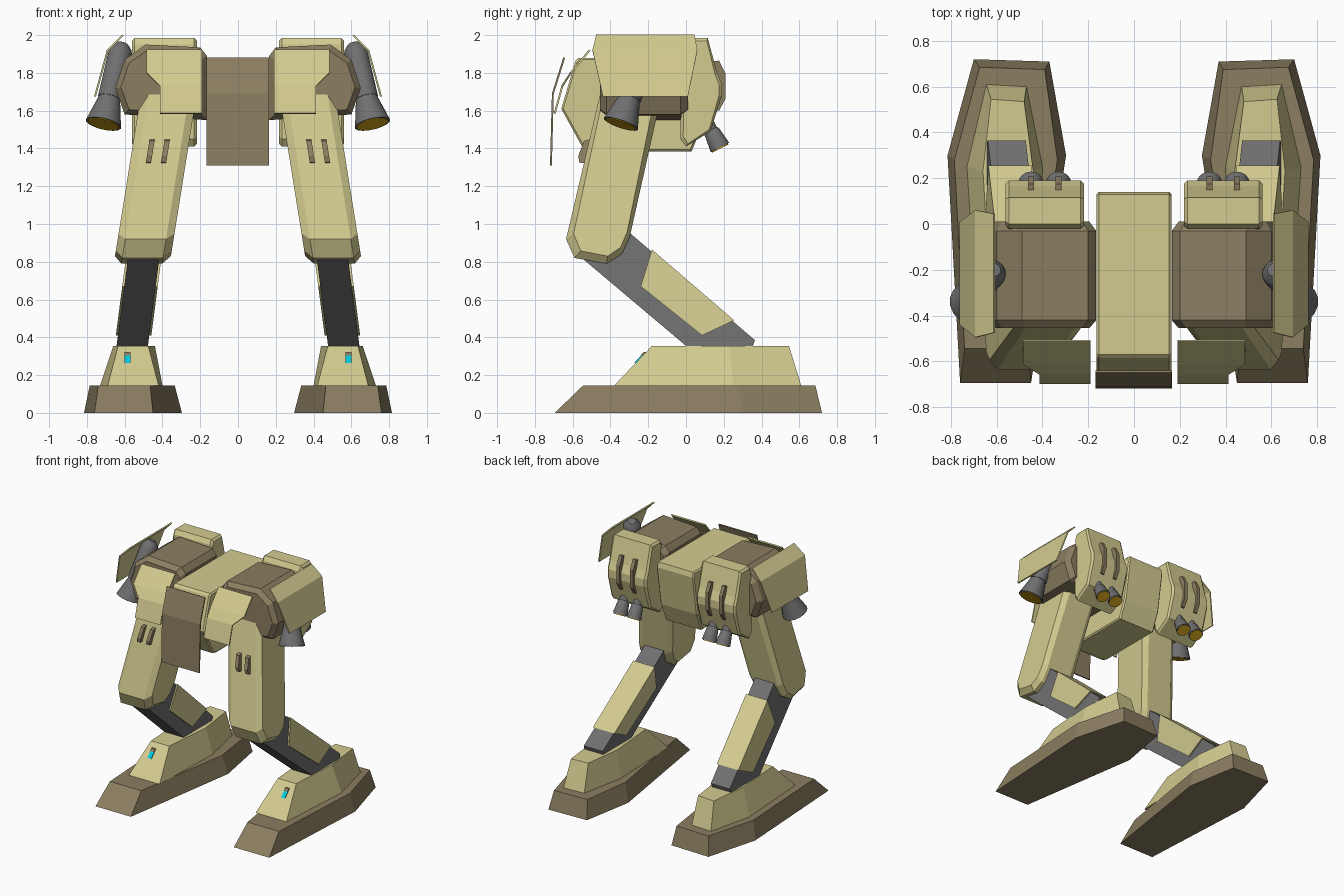
import bpy, bmesh, math
from mathutils import Vector

if "Cube" in bpy.data.objects:
    bpy.data.objects.remove(bpy.data.objects["Cube"])


def material(name, rgb):
    m = bpy.data.materials.new(name)
    m.diffuse_color = (*rgb, 1)
    m.use_nodes = True
    m.node_tree.nodes["Principled BSDF"].inputs["Base Color"].default_value = m.diffuse_color
    return m


TAN = material("tan", (0.65, 0.60, 0.28))
BROWN = material("brown", (0.26, 0.21, 0.12))
GREY = material("grey", (0.16, 0.16, 0.165))
GOLD = material("gold", (0.70, 0.40, 0.01))
CYAN = material("cyan", (0.0, 0.60, 0.75))


def finish(name, bm, mat, mirror=True, thick=0):
    bmesh.ops.recalc_face_normals(bm, faces=bm.faces)
    me = bpy.data.meshes.new(name)
    bm.to_mesh(me)
    bm.free()
    me.materials.append(mat)
    ob = bpy.data.objects.new(name, me)
    bpy.context.collection.objects.link(ob)
    if thick:
        s = ob.modifiers.new("Solidify", 'SOLIDIFY')
        s.thickness = thick
        s.offset = 0
    if mirror:
        ob.modifiers.new("Mirror", 'MIRROR').use_mirror_merge = False
    return ob


def loft(name, rings, mat, mirror=True, caps=True, closed=True, thick=0):
    """Join rings of points with quads."""
    bm = bmesh.new()
    vs = [[bm.verts.new(p) for p in r] for r in rings]
    n = len(vs[0])
    for a, b in zip(vs, vs[1:]):
        for i in range(n if closed else n - 1):
            j = (i + 1) % n
            bm.faces.new((a[i], a[j], b[j], b[i]))
    if caps:
        bm.faces.new(vs[0])
        bm.faces.new(vs[-1])
    return finish(name, bm, mat, mirror, thick)


def inset(prof, d):
    """Shrink a profile towards its middle by about d on each axis."""
    mid = [(min(p[k] for p in prof) + max(p[k] for p in prof)) / 2 for k in (0, 1)]
    half = [(max(p[k] for p in prof) - min(p[k] for p in prof)) / 2 for k in (0, 1)]
    return [tuple(mid[k] + (p[k] - mid[k]) * (1 - d / half[k]) for k in (0, 1)) for p in prof]


def slab(name, prof, half, cx, mat, bevel=0.0, mirror=True):
    """Side profile (y, z) given width around cx(z), with chamfered sides."""
    small = inset(prof, bevel) if bevel else prof
    steps = [(-half, small), (-half + bevel, prof), (half - bevel, prof), (half, small)]
    if not bevel:
        steps = [steps[0], steps[-1]]
    return loft(name, [[(cx(z) + dx, y, z) for y, z in pr] for dx, pr in steps], mat, mirror)


def sheet(name, rows, mat, mirror=True):
    return loft(name, rows, mat, mirror, caps=False, closed=False, thick=0.01)


def turned(name, start, end, profile, mat, seg=16):
    """Round part along an axis; profile is (fraction, radius)."""
    a, b = Vector(start), Vector(end)
    q = (b - a).to_track_quat('Z', 'Y')
    rings = [[a.lerp(b, t) + q @ Vector((r * math.cos(k * math.tau / seg),
                                         r * math.sin(k * math.tau / seg), 0))
              for k in range(seg)] for t, r in profile]
    ob = loft(name, rings, mat)
    ob.data.shade_smooth()
    ob.data.set_sharp_from_angle(angle=math.radians(35))
    return ob


# Feet: six-sided sole and upper
def hexring(z, front, mid, back):
    (fy, f0, f1), (my, m0, m1), (by, b0, b1) = front, mid, back
    return [(f0, fy, z), (f1, fy, z), (m1, my, z), (b1, by, z), (b0, by - 0.01, z), (m0, my, z)]


loft("foot_sole", [hexring(0, (-.695, .45, .76), (.30, .297, .815), (.72, .37, .70)),
                   hexring(.145, (-.545, .465, .74), (.28, .335, .785), (.685, .39, .675))], BROWN)
loft("foot_upper", [hexring(.145, (-.38, .42, .69), (.25, .40, .73), (.61, .47, .645)),
                    hexring(.355, (-.18, .475, .635), (.23, .44, .66), (.545, .48, .625))], TAN)


def foot_light(name, z0, z1, out, mat):
    front = lambda z: -.38 + (z - .145) * .95
    slab(name, [(front(z0) - out, z0), (front(z1) - out, z1),
                (front(z1) + .02, z1), (front(z0) + .02, z0)], .016, lambda z: .585, mat)


foot_light("foot_light", .265, .305, .008, CYAN)
foot_light("foot_light_hood", .305, .322, .012, BROWN)

# Lower legs with tan sleeve on sides and back
shin_x = lambda z: .502 - .13 * (z - .8)
slab("shin", [(-.54, .81), (0, .355), (.02, .33), (.345, .33), (.365, .385), (-.30, .955), (-.42, .98)],
     .083, shin_x, GREY)
slab("shin_armour", [(-.24, .67), (.085, .41), (.255, .49), (-.18, .865)], .094, shin_x, TAN)

# Thighs
thigh_x = lambda z: .492 - .16 * (z - .9)
slab("thigh", [(-.44, 1.75), (-.635, .92), (-.59, .82), (-.42, .79), (-.34, .84),
               (-.298, .93), (-.13, 1.68), (-.2, 1.75)], .148, thigh_x, TAN, .04)
for i, dx in enumerate((-.04, .04)):
    slab(f"thigh_vent_{i}", [(-.50, 1.45), (-.54, 1.44), (-.57, 1.36), (-.565, 1.325), (-.52, 1.32)],
         .014, lambda z: thigh_x(z) + dx + .01, BROWN)

# Hip blocks
hip = [(.165, 1.89), (.20, 1.935), (.49, 1.95), (.60, 1.87), (.65, 1.72), (.60, 1.58), (.165, 1.55)]
loft("hip_block", [[(x, y, z) for x, z in p] for y, p in
     ((-.455, inset(hip, .03)), (-.42, hip), (-.03, hip), (.01, inset(hip, .03)))], BROWN)

# Centre block between the hips
slab("waist_block", [(-.57, 1.88), (-.585, 1.865), (-.66, 1.61), (-.545, 1.40), (-.50, 1.385),
                     (.03, 1.385), (.09, 1.53), (.14, 1.84), (.13, 1.88)], .163, lambda z: 0, TAN, .01, False)

# Thin armour skirts
sheet("centre_skirt", [[(x, -.645, 1.88), (x, -.705, 1.69), (x, -.715, 1.31)] for x in (-.168, .165)],
      BROWN, False)
sheet("front_skirt", [[(.19, y, z), (x, y, z)] for x, y, z in
                      ((.485, -.51, 1.92), (.485, -.61, 1.80), (.412, -.655, 1.73), (.412, -.695, 1.585))], TAN)
sheet("side_skirt", [[(.61, -.475, 2), (.69, -.495, 1.92), (.757, -.44, 1.675)],
                     [(.61, .045, 2), (.69, .06, 1.92), (.757, .01, 1.675)]], TAN)

# Back packs with raised vents
slab("back_pack", [(-.02, 1.95), (0, 1.985), (.115, 1.985), (.165, 1.80), (.19, 1.74), (.19, 1.68),
                   (.13, 1.49), (0, 1.41), (-.03, 1.45)], .172, lambda z: .39, TAN, .015)
for i, x in enumerate((.33, .45)):
    slab(f"pack_vent_{i}", [(.14, 1.86), (.175, 1.865), (.208, 1.80), (.208, 1.66), (.175, 1.60), (.14, 1.60)],
         .014, lambda z: x, BROWN)
    # Small rear thrusters
    turned(f"rear_thruster_{i}", (x, .10, 1.56), (x, .18, 1.405),
           ((0, .035), (.4, .035), (.45, .042), (1, .055)), GREY)
    turned(f"rear_thruster_glow_{i}", (x, .176, 1.412), (x, .182, 1.40), ((0, .048), (1, .048)), GOLD)

# Large side thrusters
top, tip = Vector((.612, -.20, 1.955)), Vector((.712, -.345, 1.53))
turned("side_thruster", top, tip, ((0, .03), (.06, .055), (.1, .063), (.68, .063), (.68, .058), (1, .096)), GREY)
turned("side_thruster_glow", top.lerp(tip, .98), top.lerp(tip, 1.008), ((0, .085), (1, .085)), GOLD)
